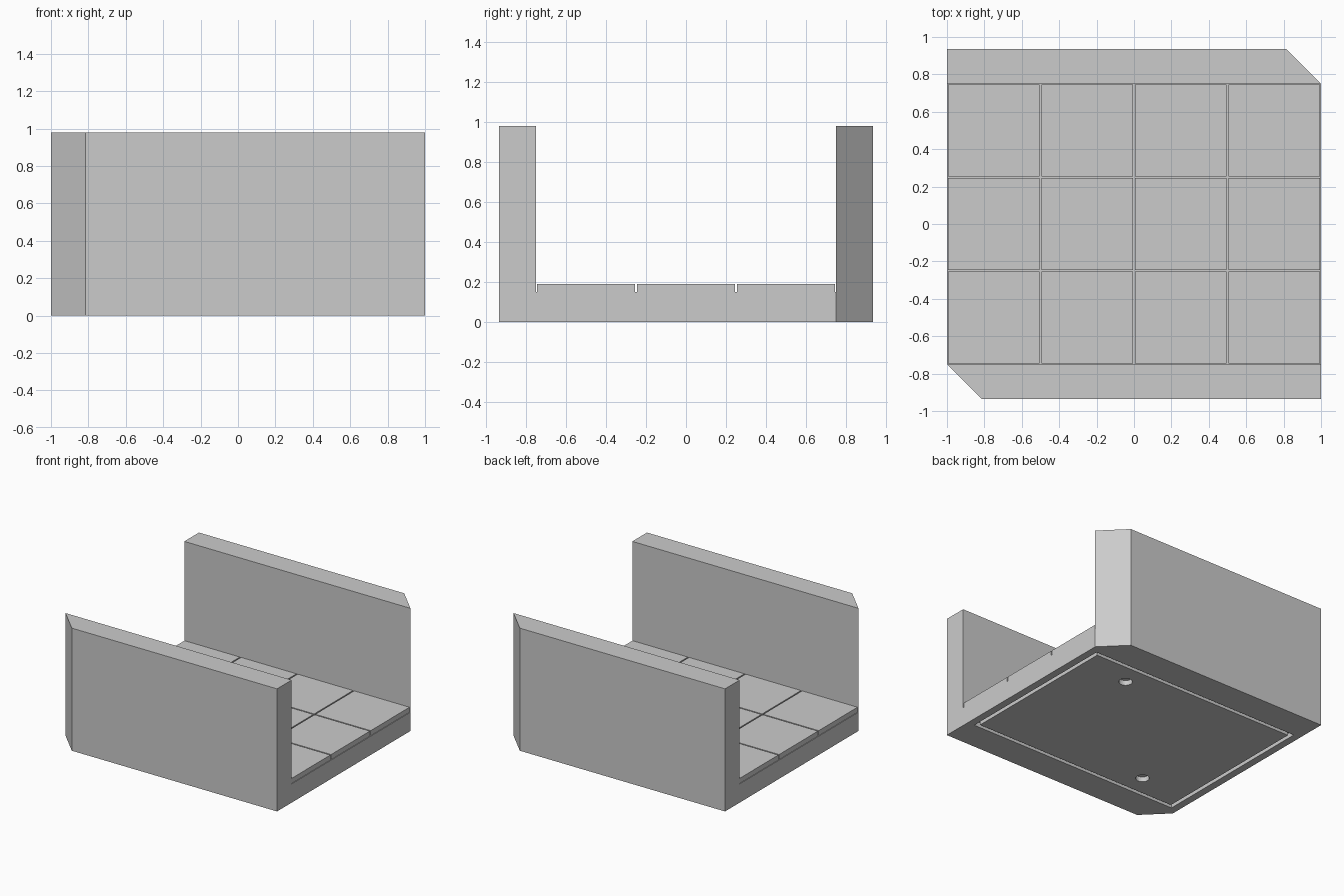
import bpy
import bmesh

default = bpy.data.objects.get("Cube")
if default:
    bpy.data.objects.remove(default, do_unlink=True)

stone = bpy.data.materials.new("stone grey")
stone.use_nodes = True
GREY = (0.6, 0.6, 0.6, 1)
stone.diffuse_color = GREY
stone.node_tree.nodes["Principled BSDF"].inputs["Base Color"].default_value = GREY

WIDE, DEEP, HIGH = 1.0, 0.935, 0.98   # half width, half depth, wall height
INNER, FLOOR, TOP = 0.75, 0.15, 0.19  # wall inner face, groove bottom, tile top
CHAMFER = DEEP - INNER


def prism(name, outline, z0, z1):
    """Extrude a flat outline from z0 to z1."""
    bm = bmesh.new()
    base = bm.faces.new([bm.verts.new((x, y, z0)) for x, y in outline])
    grown = bmesh.ops.extrude_face_region(bm, geom=[base])["geom"]
    verts = [v for v in grown if isinstance(v, bmesh.types.BMVert)]
    bmesh.ops.translate(bm, verts=verts, vec=(0, 0, z1 - z0))
    bmesh.ops.recalc_face_normals(bm, faces=bm.faces)
    mesh = bpy.data.meshes.new(name)
    bm.to_mesh(mesh)
    bm.free()
    mesh.materials.append(stone)
    obj = bpy.data.objects.new(name, mesh)
    bpy.context.collection.objects.link(obj)
    return obj


def box(name, x, y, half_x, half_y, z0, z1):
    corners = [(-1, -1), (1, -1), (1, 1), (-1, 1)]
    return prism(name, [(x + a * half_x, y + b * half_y) for a, b in corners], z0, z1)


def cut(target, cutter):
    """Subtract a cutter, then discard it."""
    cutter.hide_render = True
    mod = target.modifiers.new("cut", "BOOLEAN")
    mod.operation, mod.solver, mod.object = "DIFFERENCE", "EXACT", cutter
    bpy.context.view_layer.objects.active = target
    bpy.ops.object.modifier_apply(modifier=mod.name)
    bpy.data.objects.remove(cutter, do_unlink=True)


# Corridor body: block with two opposite corners cut off
half = [(-WIDE, -INNER), (-WIDE + CHAMFER, -DEEP), (WIDE, -DEEP)]
body = prism("corridor_body", half + [(-x, -y) for x, y in half], 0, HIGH)

# Open channel between the walls
cut(body, box("channel_cutter", 0, 0, WIDE + 0.5, INNER, FLOOR, HIGH + 0.5))

# Thin rectangular groove under the base
GX, GY, GW, RECESS = 0.94, 0.695, 0.015, 0.04
for s in (-1, 1):
    cut(body, box("groove_cutter", 0, s * (GY - GW), GX, GW, -0.1, RECESS))
    cut(body, box("groove_cutter", s * (GX - GW), 0, GW, GY, -0.1, RECESS))

# Two round sockets under the base
for s in (-0.5, 0.5):
    bpy.ops.mesh.primitive_cylinder_add(vertices=32, radius=0.05, depth=2 * RECESS,
                                        location=(s, s, 0))
    socket = bpy.context.object
    socket.data.materials.append(stone)
    cut(body, socket)

# Floor tiles, separated by narrow joints
for row in range(3):
    for col in range(4):
        box(f"floor_tile_{row}_{col}", -0.75 + 0.5 * col, -0.5 + 0.5 * row,
            0.245, 0.245, FLOOR, TOP)
